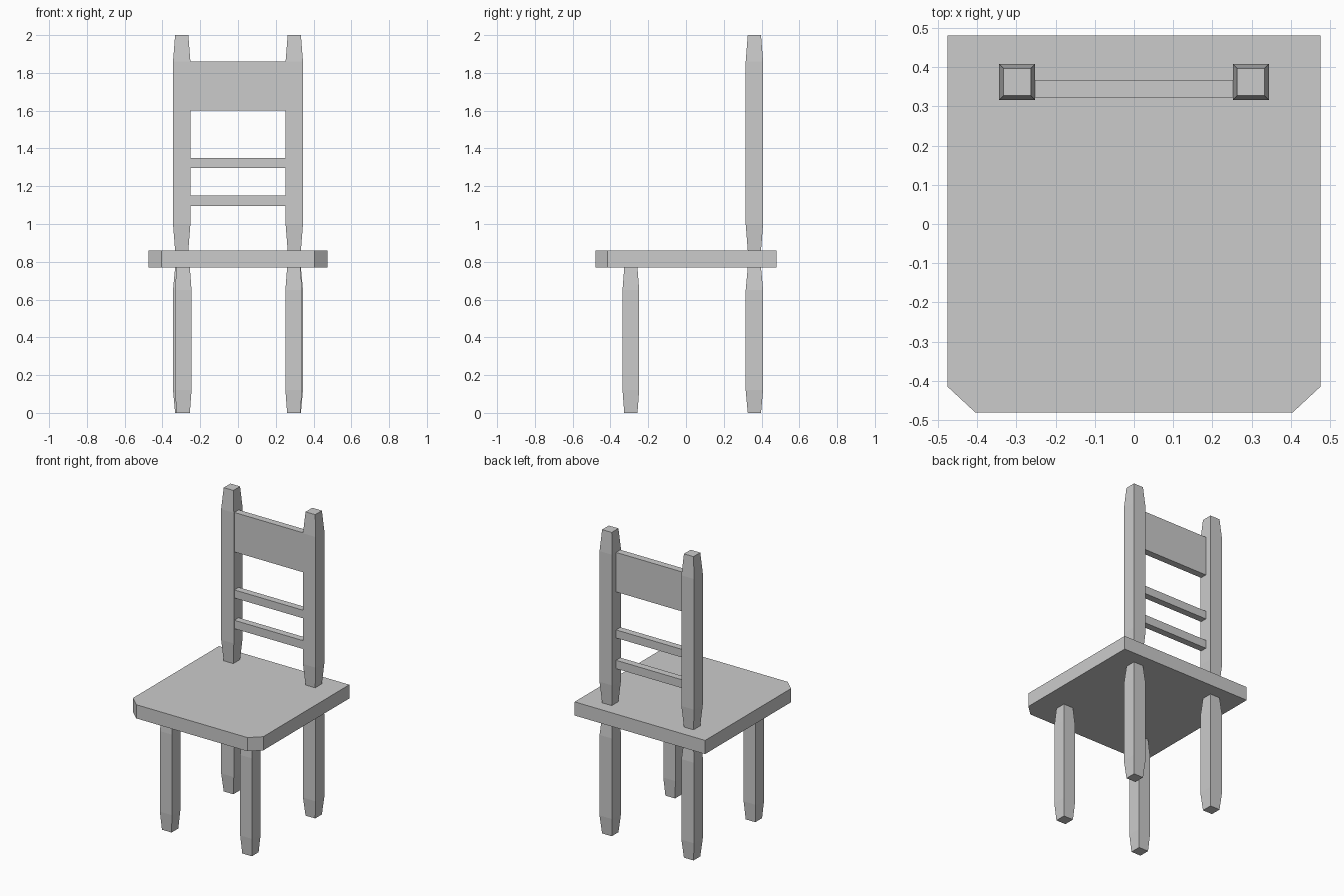
import bpy

if "Cube" in bpy.data.objects:
    bpy.data.objects.remove(bpy.data.objects["Cube"])


def loft(name, rings):
    """Closed solid through a stack of equal-length horizontal rings."""
    n = len(rings[0])
    verts = [p for ring in rings for p in ring]
    faces = [list(range(n))[::-1], list(range(len(verts) - n, len(verts)))]
    for k in range(len(rings) - 1):
        a, b = k * n, (k + 1) * n
        for i in range(n):
            j = (i + 1) % n
            faces.append([a + i, a + j, b + j, b + i])
    mesh = bpy.data.meshes.new(name)
    mesh.from_pydata(verts, [], faces)
    obj = bpy.data.objects.new(name, mesh)
    bpy.context.collection.objects.link(obj)
    return obj


def square(x, y, z, h):
    return [(x - h, y - h, z), (x + h, y - h, z), (x + h, y + h, z), (x - h, y + h, z)]


def tapered_post(name, x, y, z0, z1, taper, half=0.046, end=0.035):
    """Square post narrowing at both ends."""
    levels = [(z0, end), (z0 + taper, half), (z1 - taper, half), (z1, end)]
    return loft(name, [square(x, y, z, h) for z, h in levels])


def box(name, x, y0, y1, z0, z1):
    outline = [(-x, y0), (x, y0), (x, y1), (-x, y1)]
    return loft(name, [[(px, py, z) for px, py in outline] for z in (z0, z1)])


SEAT_BOTTOM, SEAT_TOP = 0.77, 0.86

# Seat with clipped front corners
outline = [(-0.405, -0.48), (0.405, -0.48), (0.475, -0.415),
           (0.475, 0.48), (-0.475, 0.48), (-0.475, -0.415)]
loft("seat", [[(x, y, z) for x, y in outline] for z in (SEAT_BOTTOM, SEAT_TOP)])

# Legs below the seat and back posts above it
for side, s in (("left", -1), ("right", 1)):
    front_x = -0.29 if s < 0 else 0.295
    tapered_post(f"front_leg_{side}", front_x, -0.292, 0, SEAT_BOTTOM, 0.12, half=0.044)
    tapered_post(f"back_leg_{side}", s * 0.298, 0.362, 0, SEAT_BOTTOM, 0.12)
    tapered_post(f"back_post_{side}", s * 0.298, 0.362, SEAT_TOP, 2.0, 0.14)

# Backrest board and two thin rails
for name, z0, z1 in (("lower_rail", 1.095, 1.15), ("upper_rail", 1.297, 1.35),
                     ("backrest_board", 1.60, 1.86)):
    box(name, 0.254, 0.322, 0.367, z0, z1)
